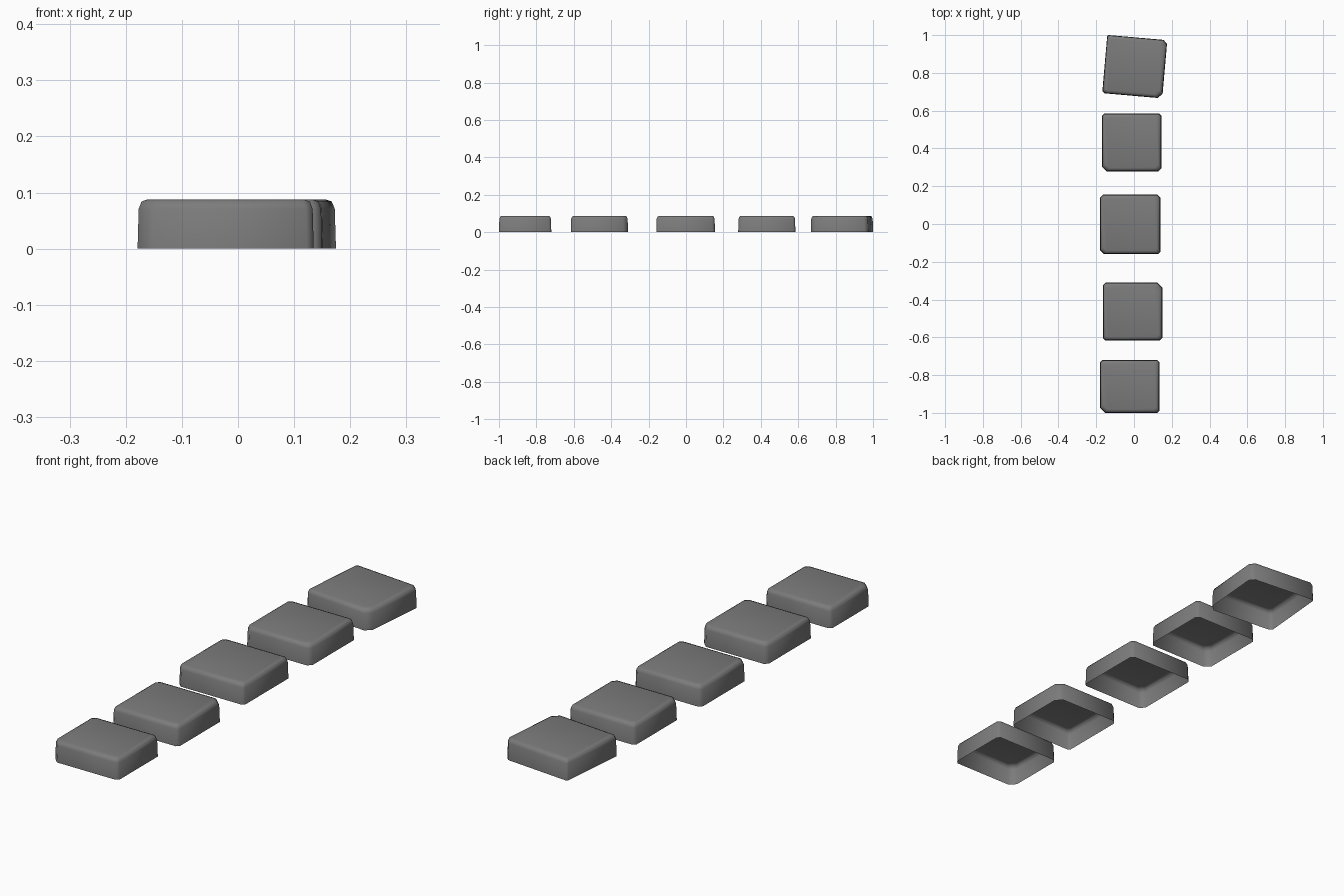
import bpy
import bmesh
from math import radians
from mathutils import Matrix, Vector

if "Cube" in bpy.data.objects:
    bpy.data.objects.remove(bpy.data.objects["Cube"], do_unlink=True)

HEIGHT = 0.088

stone_grey = bpy.data.materials.new("stone_grey")
stone_grey.use_nodes = True
colour = (0.2, 0.2, 0.2, 1)
stone_grey.diffuse_color = colour
shader = stone_grey.node_tree.nodes["Principled BSDF"]
shader.inputs["Base Color"].default_value = colour
shader.inputs["Roughness"].default_value = 0.8


def outline(width, depth, cuts, inset):
    """Rectangle with each corner cut off, counter-clockwise from front left."""
    signs = [(-1, -1), (1, -1), (1, 1), (-1, 1)]
    points = []
    for (sx, sy), cut in zip(signs, cuts):
        x, y = sx * (width / 2 - inset), sy * (depth / 2 - inset)
        along_x, along_y = (x - sx * cut, y), (x, y - sy * cut)
        points += [along_y, along_x] if sx == sy else [along_x, along_y]
    return points


def stone(name, centre, size, cuts, turn=0):
    """Hollow slab, open underneath, with a softened upper rim."""
    bm = bmesh.new()
    rings = []
    for z, inset in ((0, 0), (HEIGHT - 0.017, 0.002), (HEIGHT - 0.004, 0.007), (HEIGHT, 0.018)):
        rings.append([bm.verts.new((x, y, z)) for x, y in outline(*size, cuts, inset)])
    for low, high in zip(rings, rings[1:]):
        for i in range(len(low)):
            j = (i + 1) % len(low)
            bm.faces.new((low[i], low[j], high[j], high[i]))
    bm.faces.new(rings[-1])
    for face in bm.faces:
        face.smooth = True
    bm.transform(Matrix.Translation(Vector((*centre, 0))) @ Matrix.Rotation(radians(turn), 4, "Z"))
    mesh = bpy.data.meshes.new(name)
    bm.to_mesh(mesh)
    bm.free()
    mesh.materials.append(stone_grey)
    obj = bpy.data.objects.new(name, mesh)
    bpy.context.collection.objects.link(obj)


# Row of stepping stones from front to back; corner cuts vary per stone
stone("front_stone", (-0.022, -0.86), (0.314, 0.28), (0.026, 0.012, 0.012, 0.012))
stone("second_stone", (-0.007, -0.463), (0.314, 0.306), (0.01, 0.012, 0.026, 0.014))
stone("middle_stone", (-0.02, -0.002), (0.318, 0.314), (0.02, 0.01, 0.014, 0.014))
stone("fourth_stone", (-0.012, 0.432), (0.314, 0.306), (0.024, 0.016, 0.012, 0.012))
stone("back_stone", (0.004, 0.833), (0.319, 0.309), (0.012, 0.024, 0.02, 0.006), turn=-5)
